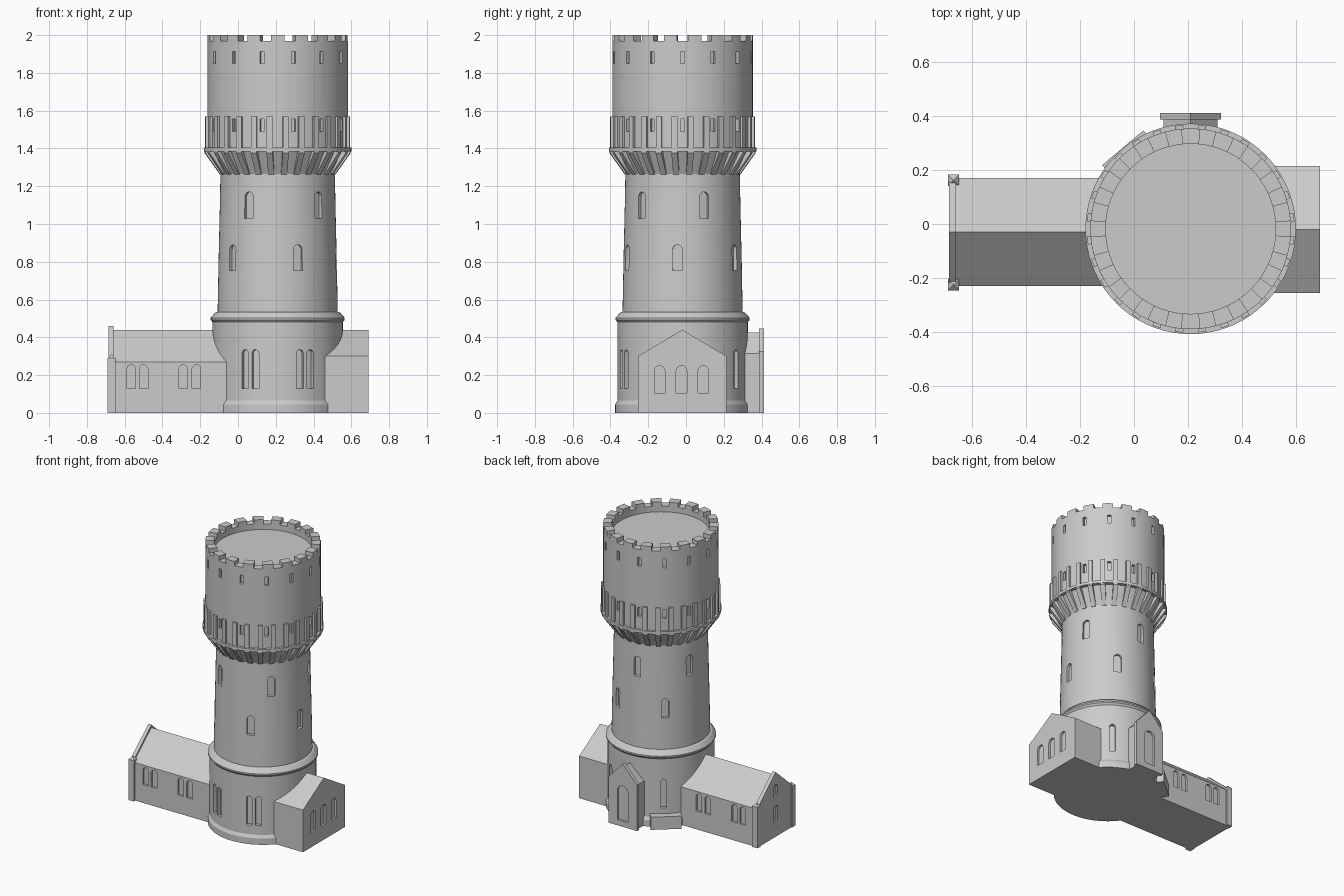
import bpy, bmesh, math
from mathutils import Matrix, Vector

if "Cube" in bpy.data.objects:
    bpy.data.objects.remove(bpy.data.objects["Cube"])

CX, CY = 0.21, -0.018          # tower axis
STONE = bpy.data.materials.new("grey_stone")
STONE.diffuse_color = (0.6, 0.6, 0.6, 1)
STONE.use_nodes = True
STONE.node_tree.nodes["Principled BSDF"].inputs["Base Color"].default_value = STONE.diffuse_color


def finish(bm, name, smooth=False):
    bmesh.ops.remove_doubles(bm, verts=bm.verts, dist=1e-5)
    bmesh.ops.recalc_face_normals(bm, faces=bm.faces)
    me = bpy.data.meshes.new(name)
    bm.to_mesh(me)
    bm.free()
    ob = bpy.data.objects.new(name, me)
    bpy.context.collection.objects.link(ob)
    me.materials.append(STONE)
    if smooth:
        shade(ob)
    return ob


def activate(ob):
    bpy.ops.object.select_all(action='DESELECT')
    ob.select_set(True)
    bpy.context.view_layer.objects.active = ob


def shade(ob):
    activate(ob)
    bpy.ops.object.shade_smooth_by_angle(angle=math.radians(25))


def add_prism(bm, pts, a0, a1, mat=Matrix()):
    """Extrude an outline (u, z) along local x from a0 to a1."""
    ends = [[bm.verts.new(mat @ Vector((a, u, z))) for u, z in pts] for a in (a0, a1)]
    n = len(pts)
    bm.faces.new(ends[0])
    bm.faces.new(ends[1][::-1])
    for i in range(n):
        j = (i + 1) % n
        bm.faces.new((ends[0][i], ends[0][j], ends[1][j], ends[1][i]))


def facing(az, x=CX, y=CY):
    return Matrix.Translation((x, y, 0)) @ Matrix.Rotation(math.radians(az), 4, 'Z')


def rect(w, z0, z1):
    return [(-w / 2, z0), (w / 2, z0), (w / 2, z1), (-w / 2, z1)]


def arch(w, z0, z1):
    r = w / 2
    return [(-r, z0), (r, z0)] + [(r * math.cos(t * math.pi / 8), z1 - r + r * math.sin(t * math.pi / 8))
                                  for t in range(9)]


def gable(y0, y1, eave, peak, base=0.0):
    return [(y0, base), (y1, base), (y1, eave), ((y0 + y1) / 2, peak), (y0, eave)]


def prism(name, pts, a0, a1, mat=Matrix()):
    bm = bmesh.new()
    add_prism(bm, pts, a0, a1, mat)
    return finish(bm, name)


def carve(ob, openings):
    """Recess windows: each opening is (outline, depth start, depth end, placement)."""
    bm = bmesh.new()
    for o in openings:
        add_prism(bm, *o)
    cutter = finish(bm, "window_cutter")
    cutter.hide_render = True
    mod = ob.modifiers.new("windows", 'BOOLEAN')
    mod.operation, mod.solver, mod.object = 'DIFFERENCE', 'EXACT', cutter
    activate(ob)
    bpy.ops.object.modifier_apply(modifier=mod.name)
    bpy.data.objects.remove(cutter)


# Tower body: turned profile
profile = [(0, 0), (0.357, 0), (0.357, 0.045), (0.345, 0.065), (0.345, 0.48), (0.355, 0.493),
           (0.355, 0.503), (0.332, 0.53), (0.318, 0.535), (0.313, 0.8), (0.306, 1.1), (0.303, 1.265),
           (0.365, 1.385), (0.39, 1.385), (0.39, 1.405), (0.372, 1.405), (0.372, 1.97),
           (0.315, 1.97), (0.315, 1.93), (0, 1.93)]
SEG = 72
bm = bmesh.new()
rings = []
for k in range(SEG):
    a = 2 * math.pi * k / SEG
    rings.append([bm.verts.new((CX + r * math.cos(a), CY + r * math.sin(a), z)) for r, z in profile])
for k in range(SEG):
    p, q = rings[k], rings[(k + 1) % SEG]
    for i in range(len(profile) - 1):
        if profile[i][0] == 0:
            bm.faces.new((p[i], p[i + 1], q[i + 1]))
        elif profile[i + 1][0] == 0:
            bm.faces.new((p[i], p[i + 1], q[i]))
        else:
            bm.faces.new((p[i], p[i + 1], q[i + 1], q[i]))
tower = finish(bm, "tower")

# Tower windows: ground pairs, two staggered shaft rows, two slit rows
cuts = []
for az in (-120, -110, -70, -60, 55, 128):
    cuts.append((arch(0.038, 0.13, 0.335), 0.322, 0.42, facing(az)))
for az in (-140, -70, -5, 62, 130):
    cuts.append((arch(0.05, 0.755, 0.89), 0.293, 0.4, facing(az)))
for az in (-120, -45, 22, 95, 162):
    cuts.append((arch(0.05, 1.03, 1.17), 0.285, 0.4, facing(az)))
for k in range(14):
    for z0, z1 in ((1.49, 1.555), (1.85, 1.912)):
        cuts.append((rect(0.022, z0, z1), 0.352, 0.43, facing(k * 360 / 14)))
carve(tower, cuts)
shade(tower)

# Upright ribs and slanted corbels under the gallery
ribs, corbels = bmesh.new(), bmesh.new()
for k in range(28):
    m = facing((k + 0.5) * 360 / 28)
    add_prism(ribs, rect(0.03, 1.40, 1.57), 0.36, 0.385, m)
    side = m @ Matrix.Rotation(math.pi / 2, 4, 'Z')
    # outline runs outward along the radius
    outline = [(-0.29, 1.262), (-0.306, 1.262), (-0.387, 1.375), (-0.387, 1.39), (-0.34, 1.39)]
    add_prism(corbels, outline, -0.016, 0.016, side)
finish(ribs, "gallery_ribs")
finish(corbels, "corbels")

# Battlements: 18 curved blocks
bm = bmesh.new()
for k in range(18):
    ang = [math.radians(-90 + 20 * k + d) for d in (-5.5, 0, 5.5)]
    pts = [(0.372, a) for a in ang] + [(0.315, a) for a in ang[::-1]]
    lo, hi = ([bm.verts.new((CX + r * math.cos(a), CY + r * math.sin(a), z)) for r, a in pts]
              for z in (1.965, 2.0))
    bm.faces.new(lo)
    bm.faces.new(hi)
    for i in range(6):
        j = (i + 1) % 6
        bm.faces.new((lo[i], lo[j], hi[j], hi[i]))
finish(bm, "battlements")

# Right wing with three arched windows on its end
right_wing = prism("right_wing", gable(-0.255, 0.215, 0.30, 0.44), 0.32, 0.69)
carve(right_wing, [(arch(0.056, 0.105, 0.25), 0.675, 0.75, facing(0, 0, y)) for y in (-0.14, -0.024, 0.092)])

# Left wing with paired windows on both long sides
left_wing = prism("left_wing", gable(-0.23, 0.17, 0.27, 0.44), -0.67, 0.1)
cuts = []
for x in (-0.565, -0.50, -0.29, -0.22):
    cuts.append((arch(0.045, 0.13, 0.255), 0.185, 0.3, facing(-90, x, -0.03)))
    cuts.append((arch(0.045, 0.13, 0.255), 0.185, 0.3, facing(90, x, -0.03)))
carve(left_wing, cuts)

# Raised end gable of the left wing
end_gable = prism("end_gable", gable(-0.23, 0.17, 0.285, 0.46), -0.685, -0.66)
carve(end_gable, [(arch(0.045, z0, z1), 0.672, 0.75, facing(180, 0, -0.03))
                  for z0, z1 in ((0.11, 0.22), (0.29, 0.37))])

# Corner posts with pyramid caps
for name, y in (("front_corner_post", -0.225), ("back_corner_post", 0.162)):
    bm = bmesh.new()
    add_prism(bm, rect(0.042, 0, 0.29), -0.021, 0.021, facing(0, -0.669, y))
    bmesh.ops.create_cone(bm, cap_ends=True, segments=4, radius1=0.0297, radius2=0, depth=0.02,
                          matrix=Matrix.Translation((-0.669, y, 0.30)) @ Matrix.Rotation(math.pi / 4, 4, 'Z'))
    finish(bm, name)

# Back porch with raised front gable and arched doorway
prism("porch", gable(-0.1, 0.1, 0.315, 0.425), 0.2, 0.41, facing(90))
porch_front = prism("porch_front", gable(-0.113, 0.113, 0.325, 0.448), 0.405, 0.43, facing(90))
carve(porch_front, [(arch(0.085, 0.04, 0.29), 0.415, 0.5, facing(90))])

# Low step block beside the porch
prism("step_block", rect(0.2, 0, 0.09), 0.25, 0.392, facing(130))
